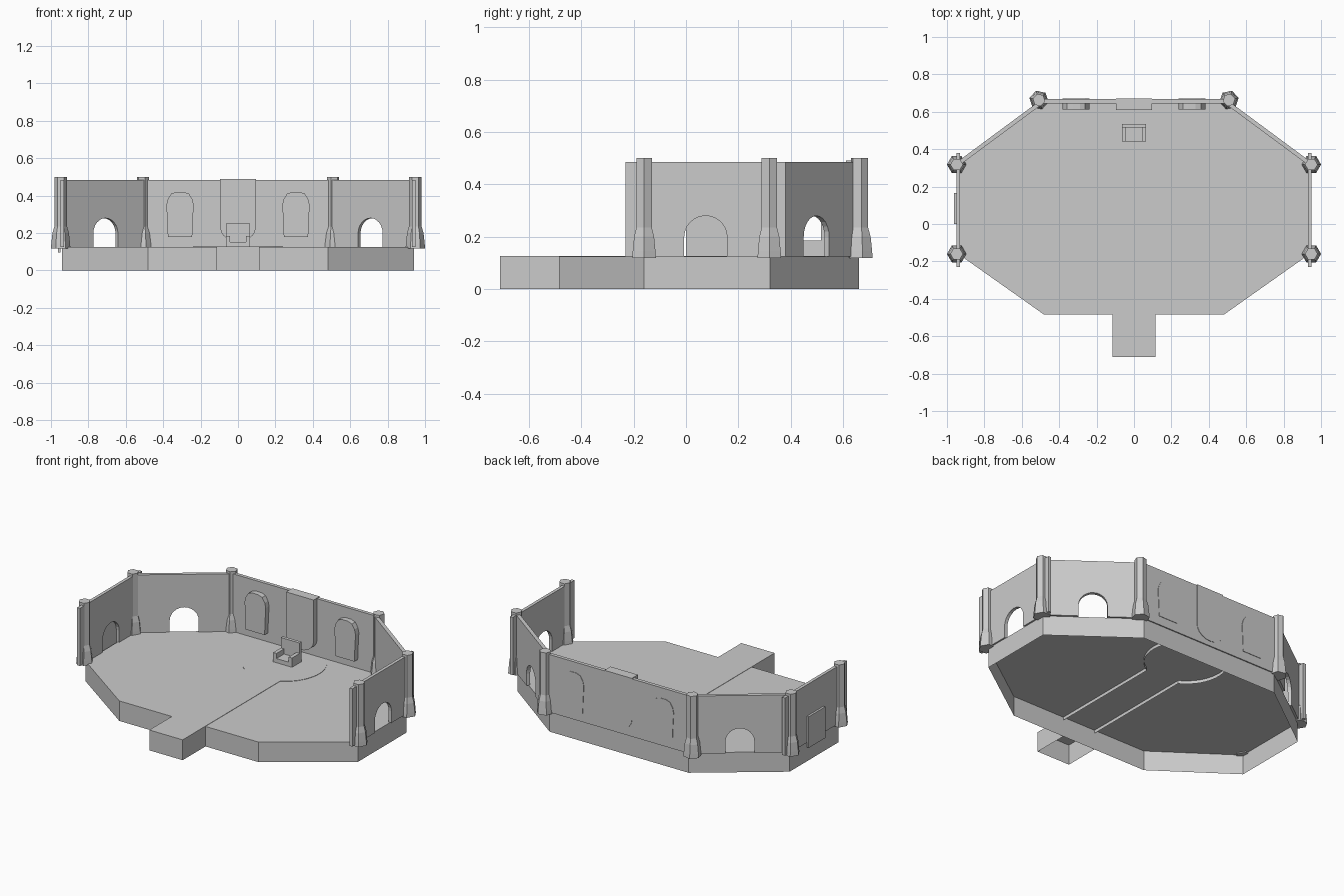
import bpy, bmesh
from math import sin, cos, pi, radians, atan2

if "Cube" in bpy.data.objects:
    bpy.data.objects.remove(bpy.data.objects["Cube"])

FLOOR, TOP = 0.125, 0.485


def finish(name, bm):
    bmesh.ops.recalc_face_normals(bm, faces=bm.faces)
    me = bpy.data.meshes.new(name)
    bm.to_mesh(me)
    bm.free()
    ob = bpy.data.objects.new(name, me)
    bpy.context.collection.objects.link(ob)
    return ob


def slab(name, pts, origin, angle, d0, d1):
    """Upright profile (u, z) given thickness d0..d1 along its outward normal."""
    bm = bmesh.new()
    c, s = cos(angle), sin(angle)
    rings = [[bm.verts.new((origin[0] + u * c - d * s, origin[1] + u * s + d * c, z))
              for u, z in pts] for d in (d0, d1)]
    for r in rings:
        bm.faces.new(r)
    n = len(pts)
    for i in range(n):
        j = (i + 1) % n
        bm.faces.new((rings[0][i], rings[0][j], rings[1][j], rings[1][i]))
    return finish(name, bm)


def shell(name, outline, z_low, z_top):
    """Flat top with a hanging skirt, open underneath."""
    bm = bmesh.new()
    top = [bm.verts.new((x, y, z_top)) for x, y in outline]
    low = [bm.verts.new((x, y, z_low)) for x, y in outline]
    bm.faces.new(top)
    for i in range(len(top)):
        j = (i + 1) % len(top)
        bm.faces.new((top[i], top[j], low[j], low[i]))
    return finish(name, bm)


def box(name, x0, x1, y0, y1, z0, z1):
    return slab(name, [(x0, z0), (x1, z0), (x1, z1), (x0, z1)], (0, 0), 0, y0, y1)


def door_wall(half):
    """Wall profile with an arched doorway cut up from the floor."""
    w, spring = 0.082, 0.198
    arch = [(w * cos(a), spring + w * sin(a)) for a in [pi * i / 12 for i in range(13)]]
    return ([(-half, FLOOR), (-half, TOP), (half, TOP), (half, FLOOR), (w, FLOOR)]
            + arch + [(-w, FLOOR)])


def column(name, x, y, turn):
    bm = bmesh.new()
    rings = []
    for r, z in ((0.052, 0.118), (0.050, 0.145), (0.044, 0.2), (0.034, 0.235), (0.034, 0.5)):
        rings.append([bm.verts.new((x + r * cos(turn + k * pi / 3),
                                    y + r * sin(turn + k * pi / 3), z)) for k in range(6)])
    for a, b in zip(rings, rings[1:]):
        for k in range(6):
            m = (k + 1) % 6
            bm.faces.new((a[k], a[m], b[m], b[k]))
    bm.faces.new(rings[0])
    bm.faces.new(rings[-1])
    return finish(name, bm)


# floor platform and entrance step, hollow underneath
half = [(0.48, -0.485), (0.94, -0.16), (0.94, 0.32), (0.48, 0.66)]
shell("floor_platform", half + [(-x, y) for x, y in reversed(half)], 0, FLOOR)
shell("entrance_step", [(-0.115, -0.71), (0.115, -0.71), (0.115, -0.485), (-0.115, -0.485)],
      0, FLOOR + 0.002)

# raised walkway running into a round dais
a0 = atan2(-0.21, 0.115)
arc = [(0.24 * cos(a), 0.46 + 0.24 * sin(a))
       for a in [a0 + (radians(48) - a0) * i / 14 for i in range(15)]]
walk = [(0.115, -0.485)] + arc
shell("walkway_and_dais", walk + [(-x, y) for x, y in reversed(walk)], 0.105, FLOOR + 0.002)

# walls
slab("back_wall", [(-0.5, FLOOR), (0.5, FLOOR), (0.5, TOP), (-0.5, TOP)], (0, 0.645), 0, 0, 0.022)
for s, side in ((1, "right"), (-1, "left")):
    slab(side + "_angled_wall", door_wall(0.285), (s * 0.715, 0.49),
         -s * atan2(0.34, 0.46), -0.012, 0.01)
    slab(side + "_side_wall", door_wall(0.305), (s * 0.94, 0.075), -s * pi / 2, -0.01, 0.01)
    # columns at the wall joints
    column(side + "_front_column", s * 0.948, -0.16, 0)
    column(side + "_middle_column", s * 0.948, 0.318, 0)
    column(side + "_back_column", s * 0.508, 0.663, pi / 2 - s * radians(18))
    # arched wall niches
    edge = [(0.065, 0.18), (0.068, 0.26), (0.073, 0.35), (0.066, 0.38), (0.048, 0.41), (0.02, 0.42)]
    slab(side + "_niche", edge + [(-x, z) for x, z in reversed(edge)],
         (s * 0.31, 0), 0, 0.612, 0.67)

# panel closing the left doorway from outside
box("door_panel", -0.963, -0.95, 0.0, 0.165, 0.095, 0.29)

# hanging with rounded lower end on the back wall
low = [(0.095 * cos(a), 0.23 + 0.075 * sin(a)) for a in [-pi + pi * i / 10 for i in range(11)]]
slab("wall_hanging", low + [(0.095, 0.49), (-0.095, 0.49)], (0, 0), 0, 0.61, 0.67)

# seat on the dais
box("seat_base", -0.065, 0.065, 0.44, 0.535, FLOOR, 0.153)
box("seat_back", -0.065, 0.065, 0.515, 0.535, 0.153, 0.25)
for s, side in ((1, "right"), (-1, "left")):
    x0, x1 = sorted((s * 0.042, s * 0.065))
    box(side + "_armrest", x0, x1, 0.44, 0.515, 0.153, 0.185)
